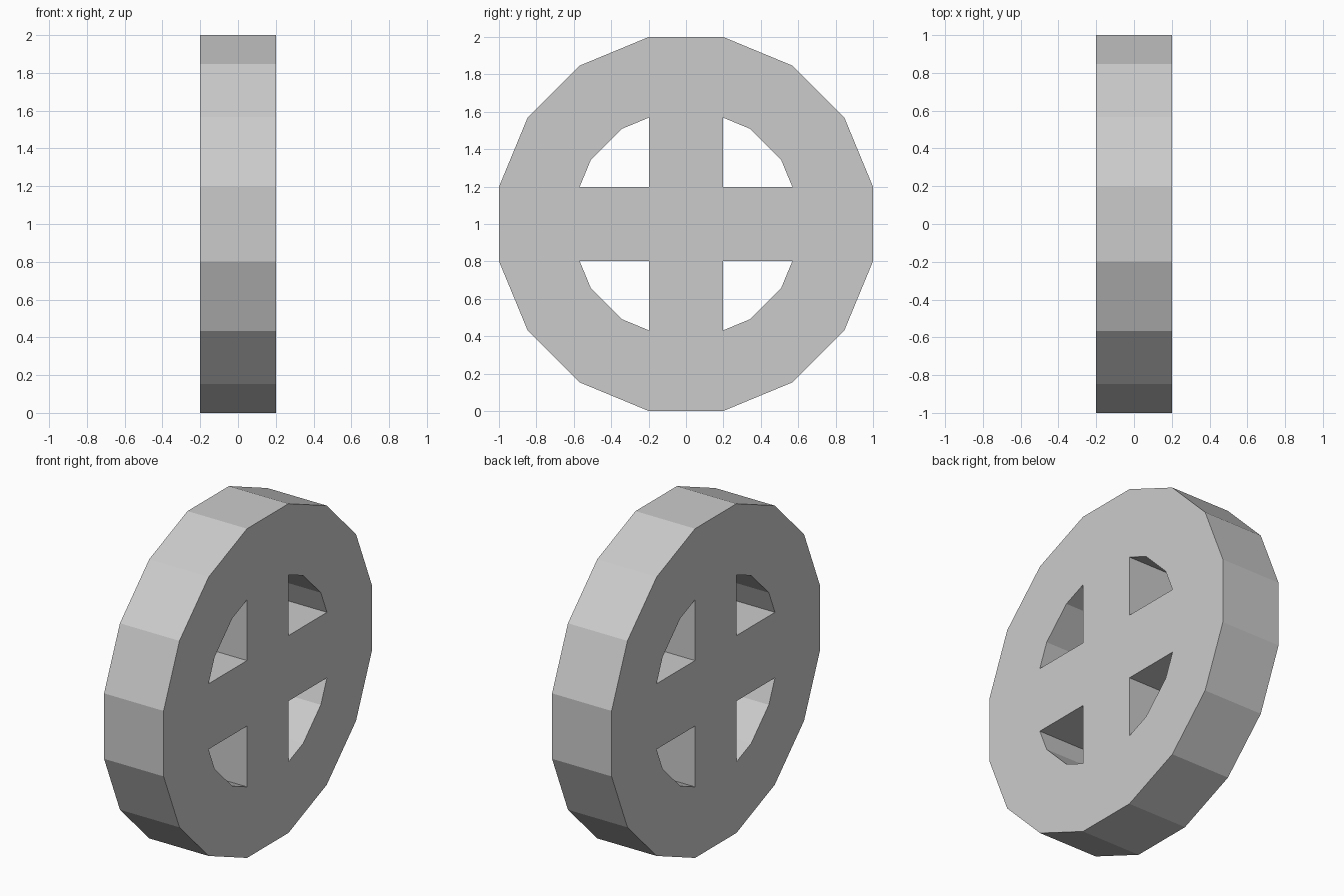
import bpy, bmesh
from math import cos, sin, radians
from mathutils import Matrix, Vector

if "Cube" in bpy.data.objects:
    bpy.data.objects.remove(bpy.data.objects["Cube"])

SIDES_ANGLES = [11.25, 33.75, 56.25, 78.75]
R_OUT = 1 / cos(radians(11.25))
R_IN = 0.613
HALF = R_OUT * sin(radians(11.25))   # half width of a spoke
THICK = 0.4


def polar(r, deg):
    return Vector((-THICK / 2, r * cos(radians(deg)), r * sin(radians(deg))))


# Quarter outline: outer rim points and the curved side of one window
outer = [polar(R_OUT, a) for a in SIDES_ANGLES]
a, b, c = (polar(R_IN, d) for d in (33.75, 56.25, 78.75))
t = (HALF - b.y) / (c.y - b.y)
top = b.lerp(c, t)
inner = [Vector((a.x, top.z, top.y)), a, b, top]
hub = Vector((a.x, HALF, HALF))


def flip(v):
    return Vector((v.x, v.y, -v.z))


bm = bmesh.new()


def add_face(points, turn=Matrix.Identity(3)):
    bm.faces.new([bm.verts.new(turn @ p) for p in points])


for k in range(4):
    turn = Matrix.Rotation(radians(90 * k), 3, 'X')
    # Rim segments around one window
    for i in range(3):
        add_face([inner[i], outer[i], outer[i + 1], inner[i + 1]], turn)
    # Spoke and the rim segment it meets
    add_face([flip(inner[0]), flip(outer[0]), outer[0], inner[0]], turn)
    add_face([flip(hub), flip(inner[0]), inner[0], hub], turn)
# Hub square
add_face([Matrix.Rotation(radians(90 * k), 3, 'X') @ hub for k in range(4)])

bmesh.ops.remove_doubles(bm, verts=bm.verts[:], dist=1e-4)

# Thickness
ext = bmesh.ops.extrude_face_region(bm, geom=bm.faces[:], use_keep_orig=True)
moved = [g for g in ext["geom"] if isinstance(g, bmesh.types.BMVert)]
bmesh.ops.translate(bm, verts=moved, vec=(THICK, 0, 0))
bmesh.ops.recalc_face_normals(bm, faces=bm.faces[:])

mesh = bpy.data.meshes.new("spoked_wheel")
bm.to_mesh(mesh)
bm.free()
wheel = bpy.data.objects.new("spoked_wheel", mesh)
wheel.location.z = 1
bpy.context.collection.objects.link(wheel)
